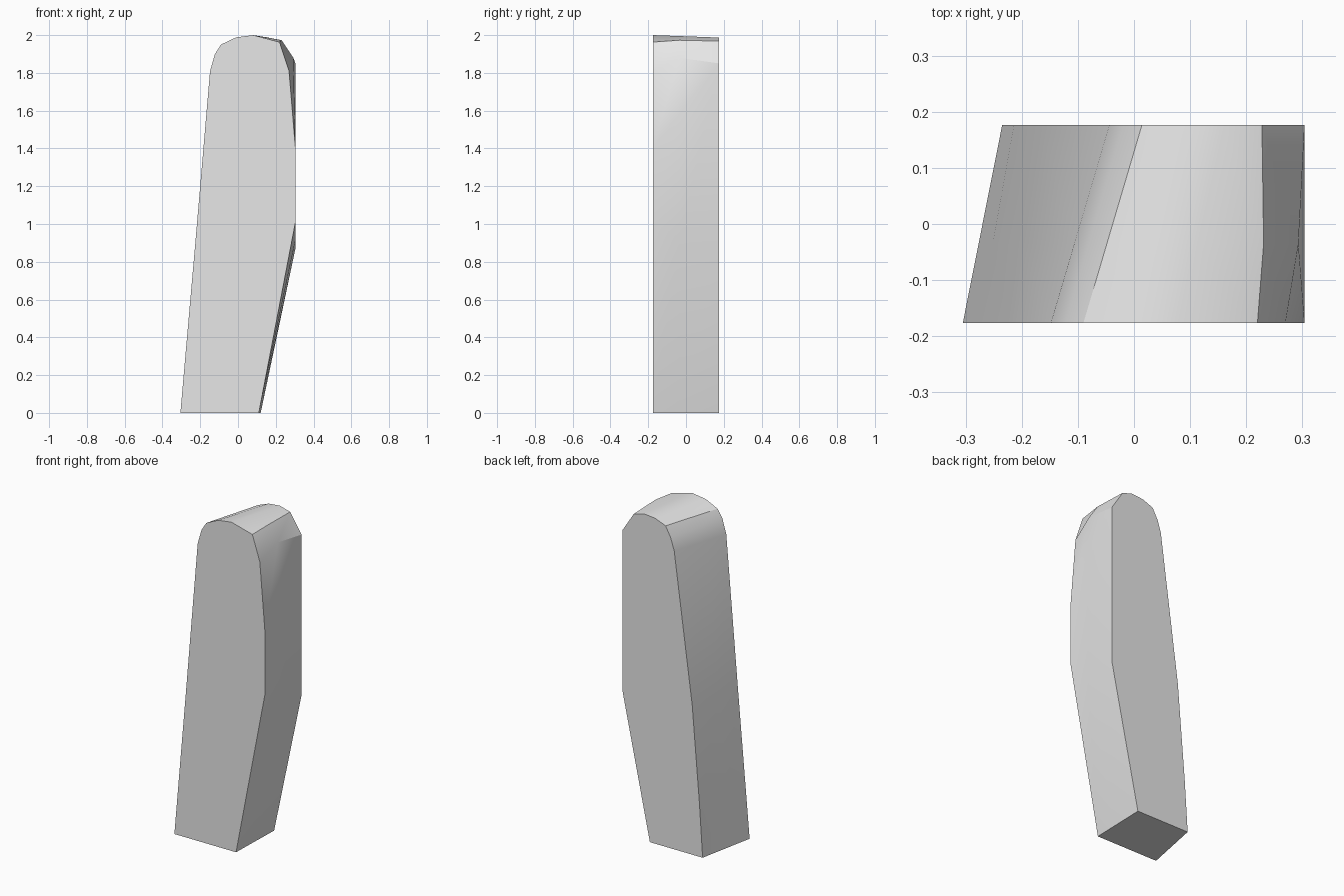
import bpy
import bmesh
from math import radians

cube = bpy.data.objects.get("Cube")
if cube:
    bpy.data.objects.remove(cube, do_unlink=True)

# One plain grey for the whole block
grey = bpy.data.materials.new("light grey")
grey.use_nodes = True
colour = (0.8, 0.8, 0.8, 1)
grey.diffuse_color = colour
grey.node_tree.nodes["Principled BSDF"].inputs["Base Color"].default_value = colour

# Matching (x, z) profiles, from bottom left anticlockwise
front = [(-0.305, 0), (0.11, 0), (0.304, 1.01), (0.304, 1.40), (0.27, 1.81),
         (0.22, 1.963), (0.08, 2.0), (-0.01, 1.988), (-0.09, 1.95), (-0.122, 1.9),
         (-0.148, 1.81), (-0.225, 0.91), (-0.277, 0.32)]
back = [(-0.235, 0), (0.12, 0), (0.304, 0.87), (0.304, 1.85), (0.304, 1.85),
        (0.228, 1.968), (0.16, 1.987), (0.084, 1.98), (0.014, 1.953), (-0.02, 1.89),
        (-0.044, 1.815), (-0.165, 0.91), (-0.214, 0.32)]

# Middle section: a blend, with the right side swelling slightly
blend = 0.4
middle = [tuple(a + (b - a) * blend for a, b in zip(p, q)) for p, q in zip(front, back)]
middle[2] = (0.304, 0.915)
middle[4] = (0.293, 1.88)
middle[5] = (0.231, 1.973)

depth = 0.176
bm = bmesh.new()
rings = []
for y, profile in ((-depth, front), (depth * (2 * blend - 1), middle), (depth, back)):
    rings.append([bm.verts.new((x, y, z)) for x, z in profile])

# Skin between the sections, then cap both ends
count = len(front)
for a, b in zip(rings, rings[1:]):
    for i in range(count):
        j = (i + 1) % count
        bm.faces.new((a[i], a[j], b[j], b[i]))
bm.faces.new(rings[0])
bm.faces.new(rings[-1][::-1])
bmesh.ops.remove_doubles(bm, verts=bm.verts[:], dist=0.0005)
bmesh.ops.recalc_face_normals(bm, faces=bm.faces[:])

mesh = bpy.data.meshes.new("slanted_block")
bm.to_mesh(mesh)
bm.free()
mesh.materials.append(grey)
block = bpy.data.objects.new("slanted_block", mesh)
bpy.context.collection.objects.link(block)

# Smooth sides with crisp end caps
bpy.ops.object.select_all(action='DESELECT')
block.select_set(True)
bpy.context.view_layer.objects.active = block
bpy.ops.object.shade_smooth_by_angle(angle=radians(30))
